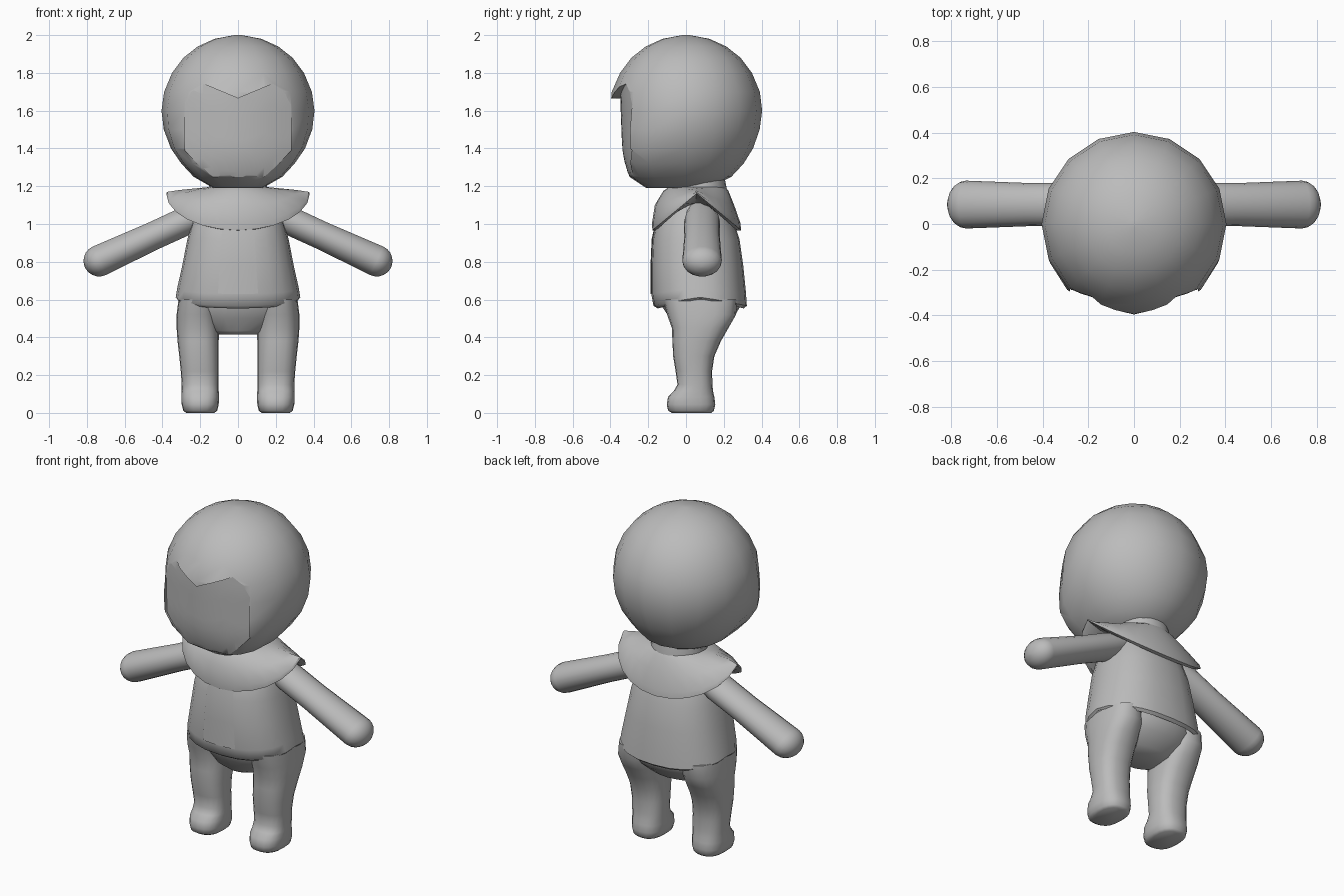
import bpy, bmesh, math
from mathutils import Vector

if "Cube" in bpy.data.objects:
    bpy.data.objects.remove(bpy.data.objects["Cube"])

grey = bpy.data.materials.new("soft grey")
grey.diffuse_color = (0.5, 0.5, 0.5, 1)
grey.use_nodes = True
grey.node_tree.nodes["Principled BSDF"].inputs["Base Color"].default_value = grey.diffuse_color


def spow(v, p):
    return math.copysign(abs(v) ** p, v)


def ring(z, rx, yf, yb, n=24, cx=0, pf=1.0, pb=1.0, droop=0.0, a0=0.0, a1=2 * math.pi):
    """Oval slice with half width rx, running from yf (front) to yb (back)."""
    closed = a1 - a0 > 6.28
    cy = (yf + yb) / 2
    pts = []
    for i in range(n):
        a = a0 + (a1 - a0) * i / (n if closed else n - 1)
        c, s = math.cos(a), math.sin(a)
        p = pf if s < 0 else pb
        pts.append(Vector((cx + rx * spow(c, p), cy + (yb - yf) / 2 * spow(s, p),
                           z - droop * abs(s))))
    return pts


def loft(name, rings, wrap=True, caps=True, angle=50):
    """Skin a row of slices into a smooth object."""
    bm = bmesh.new()
    rows = [[bm.verts.new(p) for p in r] for r in rings]
    n = len(rows[0])
    for a, b in zip(rows, rows[1:]):
        for i in range(n if wrap else n - 1):
            j = (i + 1) % n
            bm.faces.new((a[i], a[j], b[j], b[i]))
    if caps:
        bm.faces.new(rows[0][::-1])
        bm.faces.new(rows[-1])
    bmesh.ops.recalc_face_normals(bm, faces=bm.faces)
    me = bpy.data.meshes.new(name)
    bm.to_mesh(me)
    bm.free()
    ob = bpy.data.objects.new(name, me)
    bpy.context.collection.objects.link(ob)
    me.materials.append(grey)
    smooth(ob, angle)
    return ob


def smooth(ob, angle):
    bpy.ops.object.select_all(action='DESELECT')
    ob.select_set(True)
    bpy.context.view_layer.objects.active = ob
    bpy.ops.object.shade_smooth_by_angle(angle=math.radians(angle))


# Head: round skull whose lower front is squared off into hair locks and chin
head_rows = [  # z, half width, front, back, front squareness
    (1.19, .13, -.21, .12, .8), (1.25, .235, -.30, .24, .6), (1.32, .30, -.34, .305, .6),
    (1.40, .355, -.365, .355, .65), (1.50, .393, -.387, .39, .85), (1.60, .405, -.402, .403, 1),
    (1.70, .391, -.393, .391, 1), (1.80, .349, -.349, .349, 1), (1.88, .289, -.289, .289, 1),
    (1.94, .213, -.213, .213, 1), (1.98, .125, -.125, .125, 1), (2.0, .02, -.02, .02, 1)]
rows = []
for z, rx, yf, yb, p in head_rows:
    front = ring(z, rx, yf, -yf, 16, pf=p)
    back = ring(z, rx, -yb, yb, 16)
    rows.append([f if f.y < -1e-4 else b for f, b in zip(front, back)])
head = loft("head", rows)

# Face recess: cut under a fringe with a middle point, between the side locks
FACE = [(1.1, -.22), (1.22, -.285), (1.30, -.32), (1.40, -.338), (1.66, -.348), (1.85, -.34)]


def face_y(x, z):
    for (z0, y0), (z1, y1) in zip(FACE, FACE[1:]):
        if z <= z1:
            return y0 + (y1 - y0) * (z - z0) / (z1 - z0) + .8 * x * x


loops = []
for i in range(13):
    x = -.28 + .56 * i / 12
    ax = abs(x)
    top = 1.665 + .42 * min(ax, .23) - max(0, ax - .23) * .8
    low = 1.22 + max(0, ax - .12) * 1.05
    zs = [low + (top - low) * k / 8 for k in range(9)]
    loops.append([Vector((x, face_y(x, z), z)) for z in zs]
                 + [Vector((x, -.6, z)) for z in reversed(zs)])
cutter = loft("face_cutter", loops)
cutter.hide_render = True
mod = head.modifiers.new("face", 'BOOLEAN')
mod.operation, mod.solver, mod.object = 'DIFFERENCE', 'EXACT', cutter
bpy.context.view_layer.objects.active = head
bpy.ops.object.modifier_apply(modifier="face")
bpy.data.objects.remove(cutter)
smooth(head, 60)

# Neck
loft("neck", [ring(1.08, .16, -.08, .22), ring(1.19, .155, -.08, .215), ring(1.27, .14, -.06, .20)])

# Collar: cape pointed at the shoulders and drooping front and back
loft("collar", [
    ring(1.12, .15, -.08, .22), ring(1.195, .16, -.09, .21), ring(1.19, .21, -.12, .225, droop=.015),
    ring(1.18, .31, -.165, .255, droop=.08), ring(1.17, .375, -.18, .288, droop=.165),
    ring(1.162, .38, -.178, .292, droop=.195), ring(1.155, .36, -.16, .27, droop=.19),
    ring(1.11, .2, -.10, .20, droop=.05)], angle=45)

# Jacket, flaring down to a hem that dips in the middle
jacket = [  # z, half width, front, back, droop
    (.64, .29, -.12, .27, .05), (.603, .32, -.15, .305, .05), (.612, .33, -.172, .322, .045),
    (.66, .322, -.184, .318, .03), (.78, .295, -.184, .303, 0), (.92, .268, -.178, .283, 0),
    (1.02, .24, -.155, .25, 0), (1.12, .19, -.10, .21, 0)]
loft("jacket", [ring(z, rx, yf, yb, pf=.85, pb=.85, droop=d) for z, rx, yf, yb, d in jacket])

# Front placket: thin raised strip down the jacket
mid = 1.5 * math.pi
loft("placket", [ring(z, rx + .004, yf - .004, yb + .004, 7, pf=.85, droop=d,
                      a0=mid - .27, a1=mid + .27)
                 for z, rx, yf, yb, d in jacket[3:7]], wrap=False, caps=False)

# Hips
loft("hips", [ring(.415, .10, -.03, .13), ring(.435, .18, -.05, .18), ring(.50, .27, -.085, .25),
              ring(.56, .305, -.125, .285), ring(.64, .30, -.13, .28)])

LEG = [  # z, centre x, half width, front, back
    (0.0, .20, .075, -.075, .135), (.012, .20, .09, -.095, .148), (.045, .20, .098, -.102, .155),
    (.085, .20, .099, -.095, .150), (.115, .20, .098, -.065, .143), (.15, .20, .098, -.045, .140),
    (.22, .203, .10, -.055, .138), (.30, .207, .104, -.068, .150), (.38, .211, .109, -.072, .185),
    (.45, .213, .112, -.075, .225), (.52, .215, .11, -.10, .265), (.60, .21, .105, -.12, .27)]

for side, s in (("left", 1), ("right", -1)):
    # Leg with a small rounded foot
    loft(side + "_leg", [ring(z, w, yf, yb, 20, cx=s * cx, pf=.8, pb=.8) for z, cx, w, yf, yb in LEG])

    # Arm: oval tube sloping down to a rounded end
    start, end = Vector((s * .17, .085, 1.065)), Vector((s * .735, .085, .805))
    axis = (end - start).normalized()
    up = Vector((-axis.z * s, 0, axis.x * s))
    steps = [(start, .8), (start.lerp(end, .2), .98), (start.lerp(end, .5), .97), (end, 1.08)]
    for k in range(1, 6):
        a = math.radians(17 * k)
        steps.append((end + axis * .083 * math.sin(a), 1.08 * math.cos(a)))
    loft(side + "_arm", [[c + Vector((0, .097 * r * math.cos(t), 0)) + up * (.078 * r * math.sin(t))
                          for t in (2 * math.pi * i / 18 for i in range(18))] for c, r in steps])
